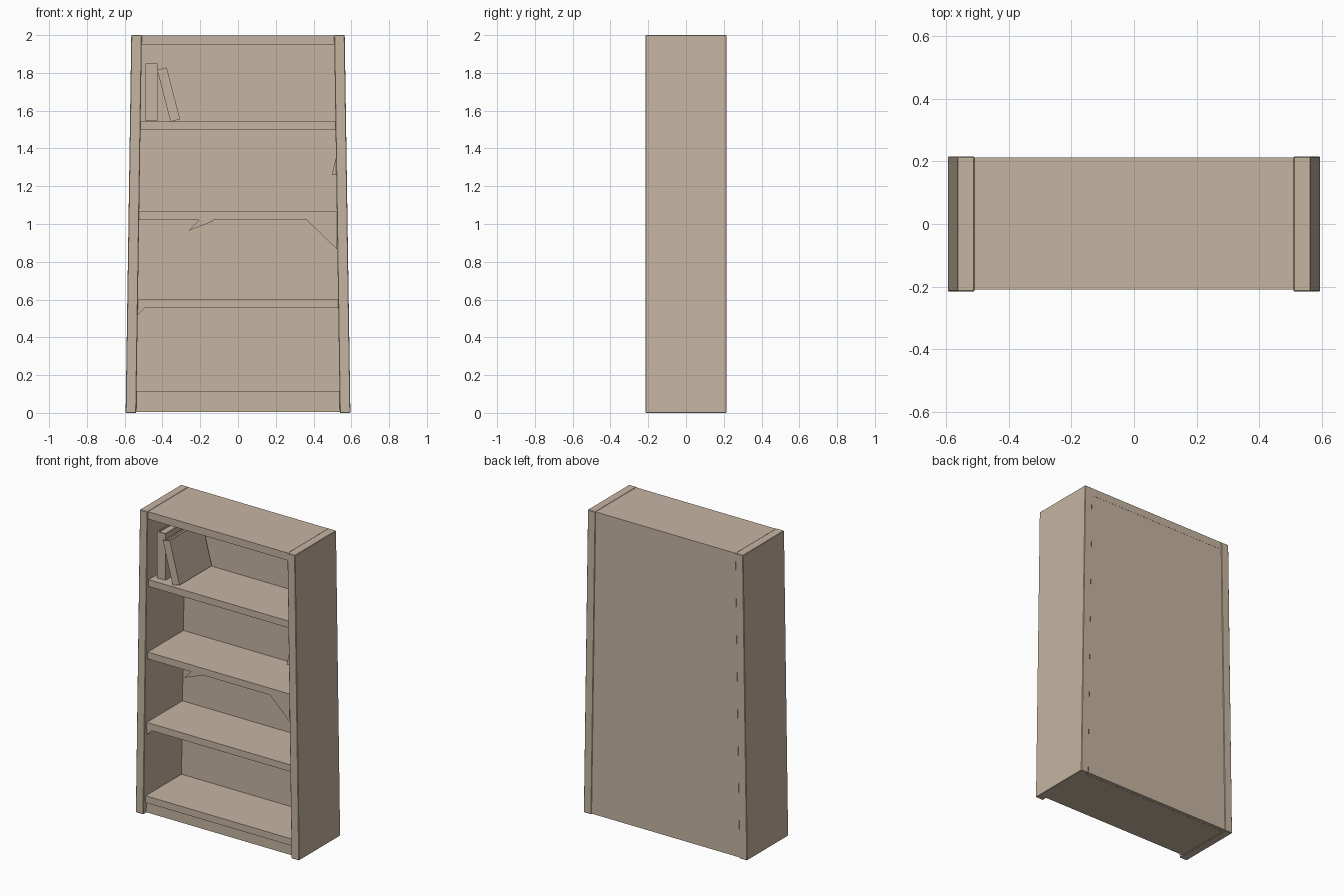
import bpy, bmesh, math

if "Cube" in bpy.data.objects:
    bpy.data.objects.remove(bpy.data.objects["Cube"])

wood = bpy.data.materials.new("pale wood")
wood.diffuse_color = (0.565, 0.462, 0.361, 1)
wood.use_nodes = True
wood.node_tree.nodes["Principled BSDF"].inputs["Base Color"].default_value = wood.diffuse_color


def prism(name, outline, y0, y1, bevel=0.0):
    """Extrude a front (x, z) outline from y0 to y1."""
    bm = bmesh.new()
    face = bm.faces.new([bm.verts.new((x, y0, z)) for x, z in outline])
    ext = bmesh.ops.extrude_face_region(bm, geom=[face])
    for v in ext["geom"]:
        if isinstance(v, bmesh.types.BMVert):
            v.co.y = y1
    bmesh.ops.recalc_face_normals(bm, faces=bm.faces)
    mesh = bpy.data.meshes.new(name)
    bm.to_mesh(mesh)
    bm.free()
    mesh.materials.append(wood)
    ob = bpy.data.objects.new(name, mesh)
    bpy.context.collection.objects.link(ob)
    if bevel:
        mod = ob.modifiers.new("worn_edges", 'BEVEL')
        mod.width = bevel
        mod.segments = 1
    return ob


def outer(z):
    """Outer half width; the case tapers towards the top."""
    return 0.595 - 0.015 * z


def inner(z):
    return outer(z) - 0.056


def board(name, z0, z1, y0, y1):
    """Board spanning between the two tapered sides."""
    return prism(name, [(-inner(z0), z0), (inner(z0), z0),
                        (inner(z1), z1), (-inner(z1), z1)], y0, y1)


# Tapered side panels
for side, s in (("left", -1), ("right", 1)):
    prism(side + "_side", [(s * inner(0), 0), (s * outer(0), 0),
                           (s * outer(2), 2), (s * inner(2), 2)],
          -0.215, 0.215, 0.003)

# Top board, back panel and plinth
board("top_board", 1.95, 1.999, -0.209, 0.213)
board("back_panel", 0.005, 1.96, 0.18, 0.212)
board("plinth", 0.004, 0.07, -0.185, 0.19)

# Shelves
for i, z in enumerate((0.07, 0.555, 1.02, 1.498)):
    board(f"shelf_{i + 1}", z, z + 0.045, -0.192, 0.19)


def book(name, width, height, y0, y1, x, z, lean):
    """Two covers, a spine and recessed pages, leaning about the lower left."""
    c, s = math.cos(lean), math.sin(lean)

    def part(label, x0, x1, z0, z1, ya, yb):
        pts = [(x + px * c - pz * s, z + px * s + pz * c)
               for px, pz in ((x0, z0), (x1, z0), (x1, z1), (x0, z1))]
        prism(f"{name}_{label}", pts, ya, yb)

    t = 0.008
    part("left_cover", 0, t, 0, height, y0, y1)
    part("right_cover", width - t, width, 0, height, y0, y1)
    part("spine", t, width - t, 0, height, y0, y0 + t)
    part("pages", t, width - t, 0.008, height - 0.01, y0 + t, y1 - 0.01)


# Books on the upper shelf
book("upright_book", 0.064, 0.305, -0.145, 0.165, -0.49, 1.545, 0)
book("leaning_book", 0.052, 0.284, -0.17, 0.165, -0.357, 1.541, math.radians(14.5))

# Corner webs and splinters, as thin triangular plates
prism("large_corner_web", [(0.365, 1.02), (0.525, 1.02), (0.525, 0.865)], -0.190, -0.188)
prism("small_corner_web", [(-0.533, 0.555), (-0.495, 0.555), (-0.533, 0.515)], -0.190, -0.184)
prism("shelf_splinter", [(-0.26, 0.965), (-0.13, 1.015), (-0.135, 1.022), (-0.205, 1.022)],
      -0.190, -0.184)
prism("side_splinter", [(0.497, 1.26), (0.523, 1.26), (0.523, 1.37)], -0.205, -0.18)
